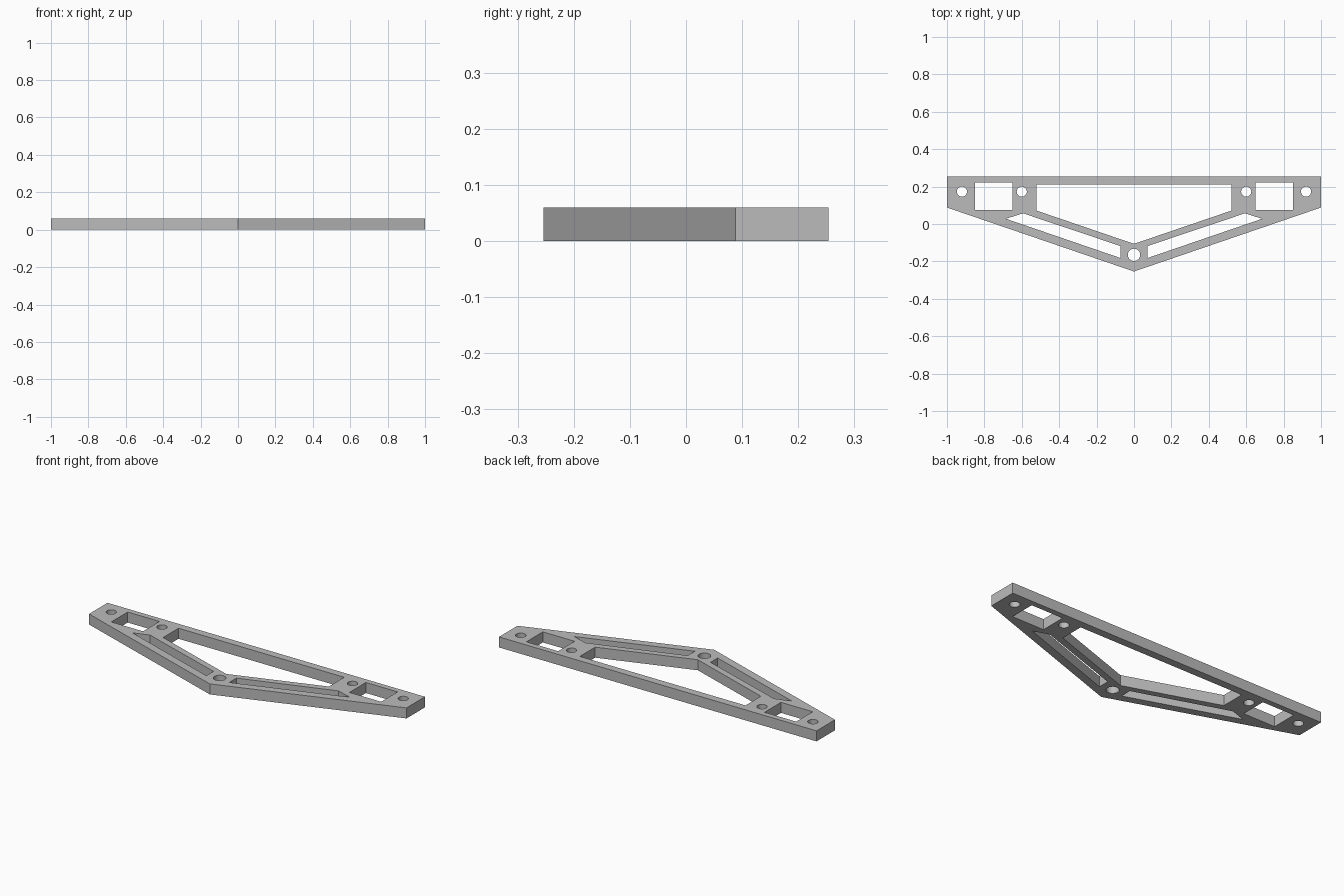
import bpy, bmesh, math

cube = bpy.data.objects.get("Cube")
if cube:
    bpy.data.objects.remove(cube, do_unlink=True)

THICKNESS = 0.06

# Plain grey metal
grey = bpy.data.materials.new("light grey")
grey.use_nodes = True
colour = (0.5, 0.5, 0.5, 1)
grey.diffuse_color = colour
grey.node_tree.nodes["Principled BSDF"].inputs["Base Color"].default_value = colour


def circle(cx, cy, r, n=32):
    return [(cx + r * math.cos(2 * math.pi * i / n),
             cy + r * math.sin(2 * math.pi * i / n)) for i in range(n)]


def mirrored(loop):
    return [(-x, y) for x, y in loop]


# Outer edge, central window and front bolt hole
loops = [
    [(-1, 0.254), (-1, 0.088), (0, -0.254), (1, 0.088), (1, 0.254)],
    [(-0.522, 0.21), (-0.522, 0.072), (0, -0.106), (0.522, 0.072), (0.522, 0.21)],
    circle(0, -0.165, 0.033),
]

# Left side openings, repeated on the right
side = [
    [(0.65, 0.222), (0.85, 0.222), (0.85, 0.074), (0.65, 0.074)],       # square window
    [(0.072, -0.118), (0.593, 0.057), (0.685, 0.028), (0.072, -0.182)],  # slanted slot
    circle(0.92, 0.173, 0.027),                                          # outer bolt hole
    circle(0.60, 0.173, 0.027),                                          # inner bolt hole
]
for loop in side:
    loops += [loop, mirrored(loop)]

# Fill the flat profile around its openings, then extrude it
bm = bmesh.new()
for loop in loops:
    verts = [bm.verts.new((x, y, 0)) for x, y in loop]
    for i, v in enumerate(verts):
        bm.edges.new((v, verts[i - 1]))
bmesh.ops.triangle_fill(bm, use_beauty=True, use_dissolve=False, edges=bm.edges[:])
result = bmesh.ops.extrude_face_region(bm, geom=bm.faces[:], use_keep_orig=True)
top = [g for g in result["geom"] if isinstance(g, bmesh.types.BMVert)]
bmesh.ops.translate(bm, verts=top, vec=(0, 0, THICKNESS))
bmesh.ops.recalc_face_normals(bm, faces=bm.faces[:])

mesh = bpy.data.meshes.new("bracket_plate")
bm.to_mesh(mesh)
bm.free()
mesh.materials.append(grey)
plate = bpy.data.objects.new("bracket_plate", mesh)
bpy.context.collection.objects.link(plate)

# Smooth bolt hole walls, sharp plate edges
bpy.ops.object.select_all(action="DESELECT")
plate.select_set(True)
bpy.context.view_layer.objects.active = plate
bpy.ops.object.shade_smooth_by_angle(angle=math.radians(15))
